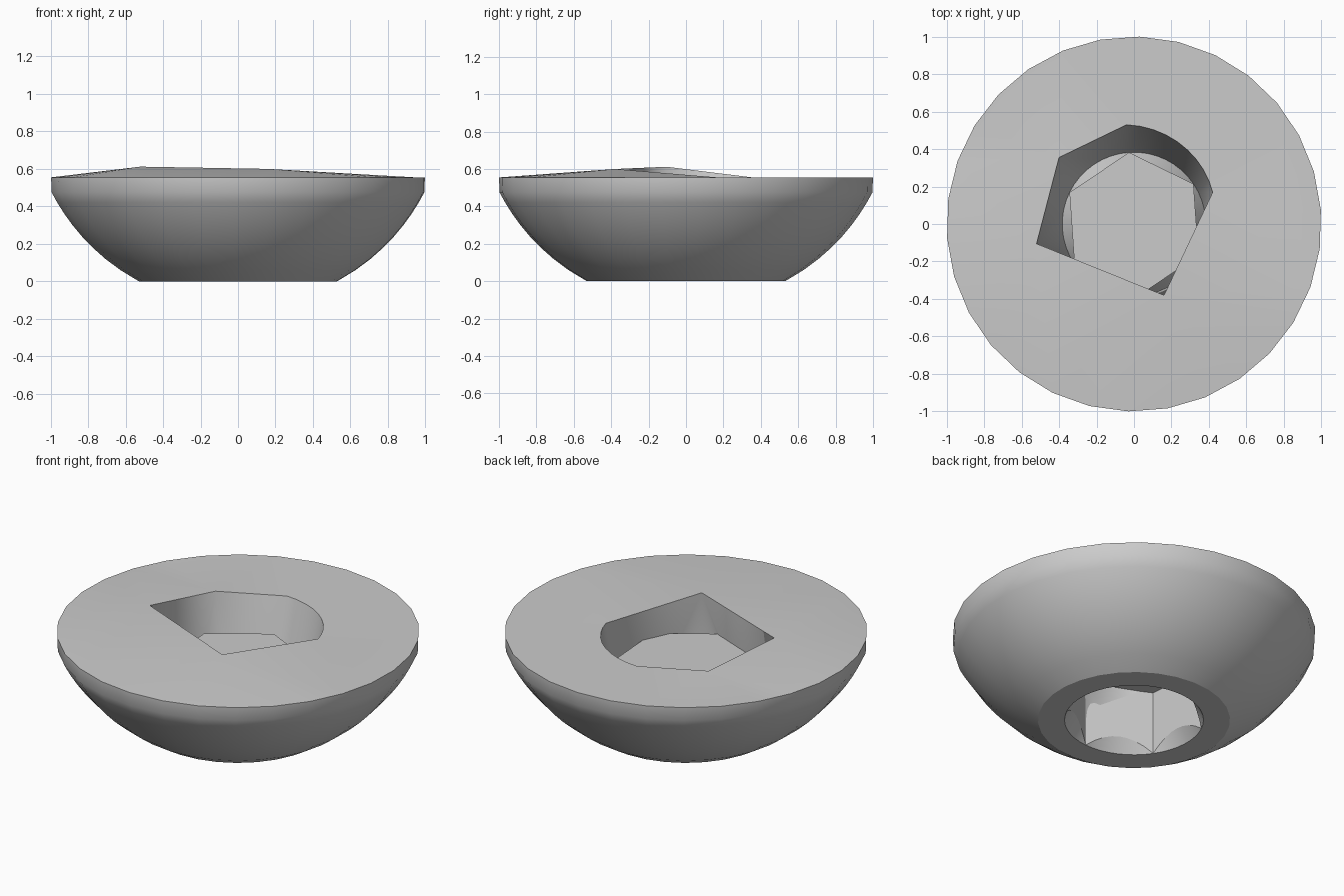
import bpy, bmesh, math
from math import cos, sin, radians, sqrt

cube = bpy.data.objects.get("Cube")
if cube:
    bpy.data.objects.remove(cube)

grey = bpy.data.materials.new("plain_grey")
grey.use_nodes = True
grey.diffuse_color = (0.6, 0.6, 0.6, 1)
grey.node_tree.nodes["Principled BSDF"].inputs["Base Color"].default_value = (0.6, 0.6, 0.6, 1)

RIM_Z, BORE_R, CAP_Z = 0.555, 0.383, 0.385
START = radians(94)            # direction of the first socket corner


def loop(bm, points):
    """Closed loop of edges through the points."""
    verts = [bm.verts.new(p) for p in points]
    return [bm.edges.new((v, verts[(i + 1) % len(verts)])) for i, v in enumerate(verts)]


def circle(r, z, sides, start):
    step = 2 * math.pi / sides
    return [(r * cos(start + i * step), r * sin(start + i * step), z) for i in range(sides)]


def bridge(bm, a, b):
    bmesh.ops.bridge_loops(bm, edges=a + b)


def finish(bm, name):
    bmesh.ops.recalc_face_normals(bm, faces=bm.faces)
    mesh = bpy.data.meshes.new(name)
    bm.to_mesh(mesh)
    bm.free()
    mesh.materials.append(grey)
    obj = bpy.data.objects.new(name, mesh)
    bpy.context.collection.objects.link(obj)
    bpy.ops.object.select_all(action='DESELECT')
    bpy.context.view_layer.objects.active = obj
    obj.select_set(True)
    bpy.ops.object.shade_smooth_by_angle(angle=radians(30))
    return obj


# Bowl: spherical underside, short straight rim
bm = bmesh.new()
CENTRE_Z, BALL_R = 0.989, 1.122
profile = [(sqrt(BALL_R ** 2 - (z - CENTRE_Z) ** 2), z)
           for z in (0, 0.06, 0.12, 0.18, 0.24, 0.3, 0.36, 0.42, 0.475)]
profile.append((1.0, RIM_Z))
rings = [loop(bm, circle(r, z, 30, radians(88.3))) for r, z in profile]
for low, high in zip(rings, rings[1:]):
    bridge(bm, low, high)

# Flat ring underneath, around the bore
bore = loop(bm, circle(BORE_R, 0, 48, START))
bridge(bm, rings[0], bore)

# Irregular opening: a curved edge, then straight cuts with two raised corners
opening = []
for i in range(10):
    t = i / 9
    a = radians(22 + 72.3 * t)
    r = 0.453 + 0.078 * t
    opening.append((r * cos(a), r * sin(a), RIM_Z))
opening += [(-0.40, 0.355, RIM_Z), (-0.52, -0.105, 0.612), (0.16, -0.38, 0.6)]
edge = loop(bm, opening)

# Top face with the opening in it, and the wall of the opening
bmesh.ops.triangle_fill(bm, use_beauty=True, use_dissolve=False,
                        edges=rings[-1] + edge, normal=(0, 0, 1))
bridge(bm, edge, bore)
finish(bm, "bowl_washer")

# Six-sided socket with a closed cap and a scalloped countersink
bm = bmesh.new()
foot, mouth, top = [], [], []
for i in range(48):
    a = START + i * math.pi / 24
    off = (i % 8) * math.pi / 24 - math.pi / 6
    r = BORE_R * cos(math.pi / 6) / cos(off)
    foot.append((BORE_R * cos(a), BORE_R * sin(a), 0))
    mouth.append((r * cos(a), r * sin(a), 1.55 * (BORE_R - r) + 0.002))
    top.append((r * cos(a), r * sin(a), CAP_Z))
foot, mouth, top = (loop(bm, p) for p in (foot, mouth, top))
bridge(bm, foot, mouth)
bridge(bm, mouth, top)
bmesh.ops.contextual_create(bm, geom=top)
finish(bm, "hex_socket")
